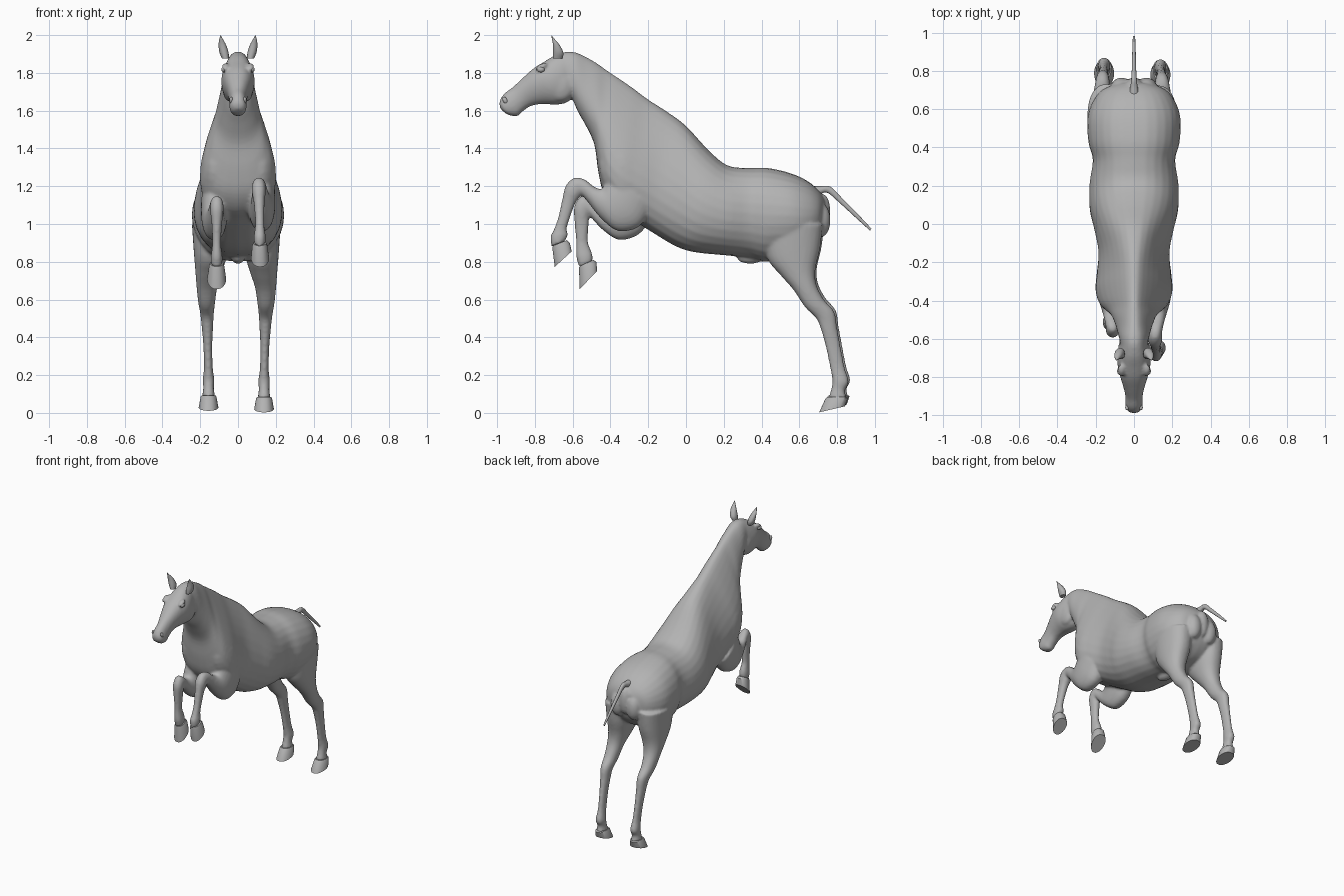
import bpy, bmesh, math
from mathutils import Vector

coat = bpy.data.materials.new("grey coat")
coat.diffuse_color = (0.45, 0.45, 0.45, 1)


def finish(name, bm, angle=40):
    bmesh.ops.recalc_face_normals(bm, faces=bm.faces)
    me = bpy.data.meshes.new(name)
    bm.to_mesh(me)
    bm.free()
    ob = bpy.data.objects.new(name, me)
    bpy.context.collection.objects.link(ob)
    me.materials.append(coat)
    bpy.ops.object.select_all(action='DESELECT')
    ob.select_set(True)
    bpy.context.view_layer.objects.active = ob
    bpy.ops.object.shade_smooth_by_angle(angle=math.radians(angle))
    return ob


def spline(a, b, c, d, t):
    return 0.5 * (2*b + (c-a)*t + (2*a-5*b+4*c-d)*t*t + (3*b-a-3*c+d)*t**3)


def loft(name, rows, steps=4, side=1, offset=(0, 0, 0), sides=28):
    """Rows: y1, z1, y2, z2 (edges of the outline), x centre, half width, egg."""
    rows = [Vector(r) for r in rows]
    fine = []
    for i in range(len(rows) - 1):
        a, b, c, d = rows[max(i-1, 0)], rows[i], rows[i+1], rows[min(i+2, len(rows)-1)]
        fine += [spline(a, b, c, d, k/steps) for k in range(steps)]
    fine.append(rows[-1])
    bm = bmesh.new()
    rings = []
    for y1, z1, y2, z2, xc, w, egg in fine:
        ring = []
        for k in range(sides):
            t = 2*math.pi*k/sides
            s, c = math.sin(t), math.cos(t)
            x = xc + w*math.copysign(abs(c)**0.85, c)*(1 - egg*s)
            p = Vector((side*x, (y1+y2)/2 + (y1-y2)/2*s, (z1+z2)/2 + (z1-z2)/2*s))
            ring.append(bm.verts.new(p + Vector(offset)))
        rings.append(ring)
    for r, q in zip(rings, rings[1:]):
        for k in range(sides):
            j = (k+1) % sides
            bm.faces.new((r[k], r[j], q[j], q[k]))
    bm.faces.new(rings[0])
    bm.faces.new(rings[-1])
    return finish(name, bm)


def ball(name, loc, size, tilt=0):
    bm = bmesh.new()
    bmesh.ops.create_uvsphere(bm, u_segments=24, v_segments=14, radius=1)
    bmesh.ops.scale(bm, vec=size, verts=bm.verts)
    ob = finish(name, bm)
    ob.location = loc
    ob.rotation_euler.x = tilt
    return ob


flesh = []
# Trunk and neck
flesh.append(loft("body", [
    (.735, 1.13, .735, 1.05, 0, .07, 0), (.70, 1.18, .71, .93, 0, .16, 0),
    (.64, 1.23, .64, .85, 0, .215, 0), (.55, 1.27, .55, .82, 0, .243, 0),
    (.43, 1.297, .42, .80, 0, .238, 0), (.33, 1.297, .34, .82, 0, .215, 0),
    (.22, 1.31, .20, .835, 0, .232, .05), (.12, 1.39, .05, .85, 0, .230, .12),
    (0, 1.52, -.05, .88, 0, .200, .25), (-.10, 1.595, -.17, .95, 0, .175, .35),
    (-.20, 1.66, -.28, 1.02, 0, .175, .5), (-.28, 1.72, -.37, 1.07, 0, .178, .55),
    (-.36, 1.775, -.435, 1.16, 0, .160, .55), (-.42, 1.815, -.465, 1.28, 0, .130, .5),
    (-.47, 1.85, -.485, 1.42, 0, .108, .4), (-.53, 1.885, -.53, 1.52, 0, .092, .3),
    (-.59, 1.91, -.57, 1.59, 0, .082, .1), (-.65, 1.91, -.60, 1.66, 0, .07, 0)]))
# Head
flesh.append(loft("head", [
    (-.62, 1.915, -.59, 1.71, 0, .06, 0), (-.69, 1.895, -.62, 1.65, 0, .08, 0),
    (-.75, 1.86, -.68, 1.632, 0, .088, -.05), (-.81, 1.822, -.76, 1.635, 0, .074, -.1),
    (-.87, 1.768, -.82, 1.625, 0, .056, -.1), (-.92, 1.722, -.865, 1.595, 0, .046, 0),
    (-.965, 1.688, -.89, 1.572, 0, .046, 0), (-.988, 1.645, -.93, 1.574, 0, .041, 0),
    (-.982, 1.61, -.955, 1.585, 0, .024, 0)]))

# Hind legs, with a slightly staggered stance
hind = [(.40, .98, .725, 1.0, .13, .10, 0), (.43, .82, .71, .87, .13, .09, 0),
        (.50, .73, .685, .76, .14, .072, 0), (.57, .65, .69, .68, .15, .056, 0),
        (.63, .56, .73, .60, .152, .045, 0), (.69, .50, .785, .535, .15, .036, 0),
        (.715, .44, .80, .45, .148, .030, 0), (.74, .35, .817, .36, .146, .024, 0),
        (.765, .23, .840, .24, .143, .023, 0), (.775, .17, .862, .165, .142, .031, 0),
        (.77, .13, .842, .12, .142, .028, 0), (.755, .08, .85, .08, .142, .034, 0)]
hind_hoof = [(.75, .085, .85, .085, .142, .037, 0), (.738, .075, .858, .08, .142, .042, 0),
             (.705, .003, .842, .035, .142, .052, .08)]
for label, side, off in (("right", 1, (-.004, 0, 0)), ("left", -1, (-.014, .008, .008))):
    flesh.append(loft(label + "_hind_leg", hind, side=side, offset=off))
    loft(label + "_hind_hoof", hind_hoof, 1, side, off)

# Front legs, each folded differently
flesh.append(loft("right_front_leg", [
    (-.40, 1.27, -.18, 1.08, .12, .075, 0), (-.43, 1.21, -.25, .985, .125, .072, 0),
    (-.45, 1.185, -.36, .963, .125, .063, 0), (-.49, 1.20, -.45, 1.03, .12, .05, 0),
    (-.54, 1.238, -.515, 1.11, .115, .039, 0), (-.595, 1.243, -.55, 1.15, .11, .036, 0),
    (-.638, 1.20, -.565, 1.14, .11, .037, 0), (-.655, 1.13, -.59, 1.10, .112, .029, 0),
    (-.678, 1.03, -.622, 1.01, .115, .024, 0), (-.700, .97, -.632, .97, .115, .026, 0),
    (-.718, .93, -.625, .945, .115, .031, 0), (-.712, .88, -.64, .91, .115, .030, 0)]))
loft("right_front_hoof", [
    (-.705, .885, -.63, .915, .115, .034, 0), (-.707, .87, -.615, .90, .115, .040, 0),
    (-.695, .773, -.605, .855, .117, .048, .08)], 1)
flesh.append(loft("left_front_leg", [
    (-.38, 1.22, -.18, 1.03, .12, .075, 0), (-.41, 1.15, -.25, .945, .125, .07, 0),
    (-.43, 1.10, -.35, .915, .125, .06, 0), (-.47, 1.10, -.43, .96, .12, .048, 0),
    (-.52, 1.14, -.49, 1.02, .115, .038, 0), (-.56, 1.145, -.51, 1.05, .112, .035, 0),
    (-.592, 1.09, -.515, 1.04, .112, .035, 0), (-.590, 1.01, -.515, 1.0, .112, .028, 0),
    (-.582, .91, -.520, .91, .113, .023, 0), (-.582, .86, -.505, .865, .113, .026, 0),
    (-.580, .82, -.495, .835, .113, .031, 0), (-.565, .77, -.495, .80, .113, .030, 0)], side=-1))
loft("left_front_hoof", [
    (-.565, .775, -.49, .81, .113, .034, 0), (-.566, .76, -.475, .80, .113, .040, 0),
    (-.563, .655, -.470, .752, .113, .050, .08)], 1, -1)

# Muscle masses blended into the body
flesh.append(ball("dock_muscle", (0, .725, 1.06), (.045, .04, .10)))
flesh.append(ball("sheath", (0, .34, .82), (.035, .07, .03)))
for s in (1, -1):
    flesh.append(ball("buttock", (s*.065, .715, 1.02), (.055, .05, .09)))
    flesh.append(ball("shoulder", (s*.115, -.33, 1.27), (.085, .12, .19), .35))
    flesh.append(ball("cheek", (s*.048, -.665, 1.735), (.036, .075, .085)))
    flesh.append(ball("brow", (s*.066, -.765, 1.832), (.020, .035, .016), .5))

# Fuse the flesh into one skin
bpy.ops.object.select_all(action='DESELECT')
for ob in flesh:
    ob.select_set(True)
bpy.context.view_layer.objects.active = flesh[0]
bpy.ops.object.join()
skin = bpy.context.object
skin.name = "horse_skin"
remesh = skin.modifiers.new("fuse", 'REMESH')
remesh.mode = 'VOXEL'
remesh.voxel_size = 0.009
remesh.use_smooth_shade = True
blend = skin.modifiers.new("blend", 'SMOOTH')
blend.factor = 0.5
blend.iterations = 6

# Ears, eyes, nostrils
for label, s in (("right", 1), ("left", -1)):
    loft(label + "_ear", [
        (-.705, 1.875, -.655, 1.875, .066, .018, 0), (-.705, 1.91, -.648, 1.905, .074, .024, 0),
        (-.705, 1.95, -.667, 1.945, .083, .020, 0), (-.710, 1.98, -.692, 1.975, .089, .010, 0),
        (-.713, 2.0, -.711, 1.998, .092, .001, 0)], side=s, sides=14)
    ball(label + "_eye", (s*.074, -.768, 1.818), (.014, .020, .015))
    ball(label + "_nostril", (s*.036, -.958, 1.655), (.010, .012, .020), .5)

# Tail
loft("tail", [
    (.67, 1.20, .69, 1.13, 0, .028, 0), (.715, 1.2, .71, 1.155, 0, .020, 0),
    (.765, 1.197, .75, 1.165, 0, .014, 0), (.83, 1.133, .815, 1.11, 0, .011, 0),
    (.91, 1.052, .898, 1.034, 0, .009, 0), (.982, .975, .974, .965, 0, .006, 0)], sides=12)
